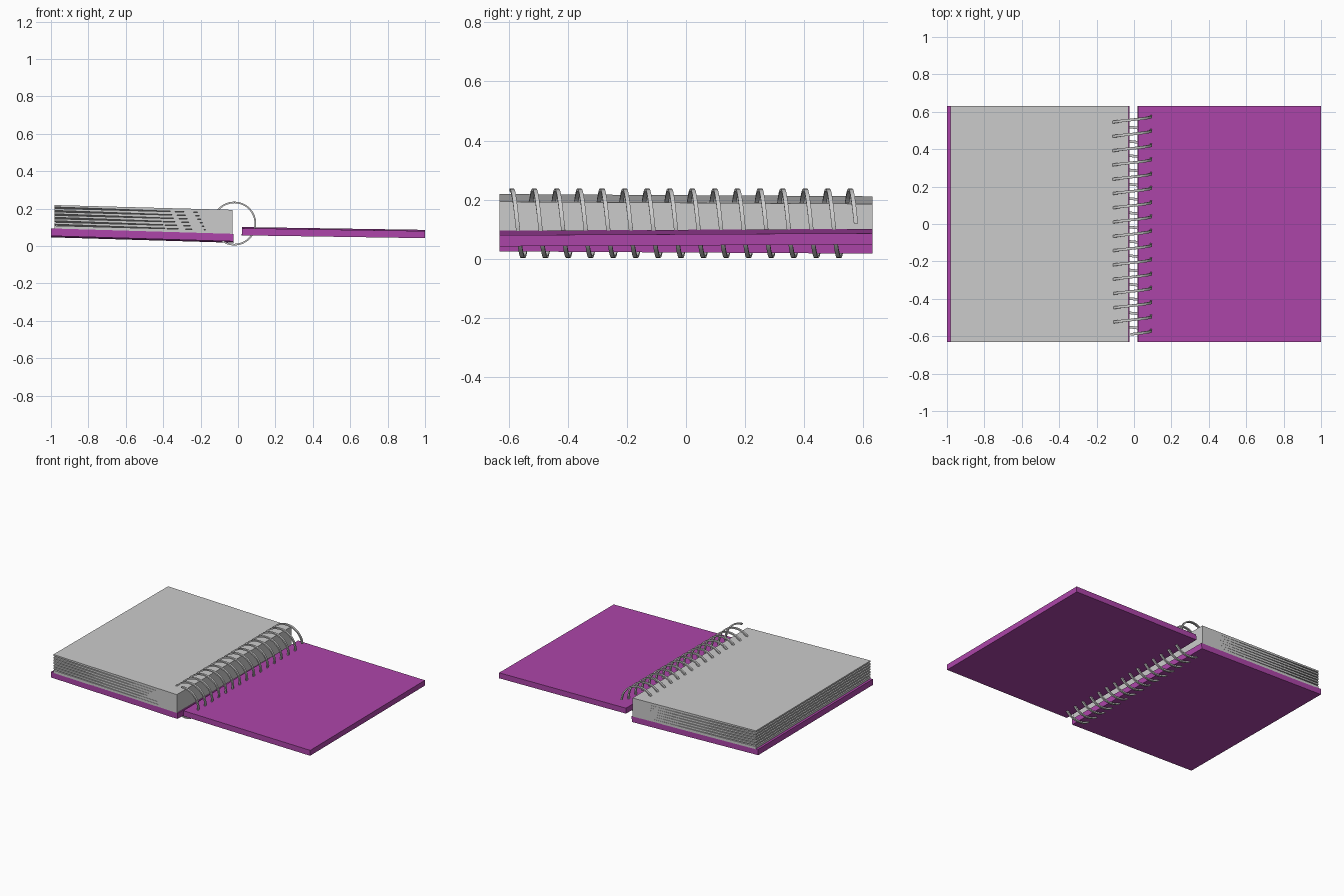
import bpy, bmesh, math

if "Cube" in bpy.data.objects:
    bpy.data.objects.remove(bpy.data.objects["Cube"])

HALF_Y = 0.632


def finish(name, bm, mat=None):
    bmesh.ops.recalc_face_normals(bm, faces=bm.faces)
    me = bpy.data.meshes.new(name)
    bm.to_mesh(me)
    bm.free()
    ob = bpy.data.objects.new(name, me)
    bpy.context.collection.objects.link(ob)
    if mat:
        me.materials.append(mat)
    return ob


def slab(name, profile, twist, mat=None):
    """Extrude an (x, z) profile along y, with a slight tilt of z along y."""
    bm = bmesh.new()
    a = [bm.verts.new((x, -HALF_Y, z - twist * HALF_Y)) for x, z in profile]
    b = [bm.verts.new((x, HALF_Y, z + twist * HALF_Y)) for x, z in profile]
    n = len(profile)
    bm.faces.new(a)
    bm.faces.new(b[::-1])
    for i in range(n):
        j = (i + 1) % n
        bm.faces.new((a[i], b[i], b[j], a[j]))
    return finish(name, bm, mat)


purple = bpy.data.materials.new("cover_purple")
purple.diffuse_color = (0.42, 0.06, 0.40, 1)
purple.use_nodes = True
purple.node_tree.nodes["Principled BSDF"].inputs["Base Color"].default_value = purple.diffuse_color

# Covers: left one under the pages, right one folded open
slab("back_cover", [(-1, 0.05), (-0.025, 0.021), (-0.023, 0.061), (-0.999, 0.09)],
     -0.006, purple)
slab("front_cover", [(0.02, 0.06), (0.999, 0.045), (1, 0.083), (0.021, 0.098)],
     0.005, purple)

# Page bundles: touching at the spine, fanning apart at the outer edge
X_OUT, X_FAN, X_SPINE = -0.982, -0.15, -0.03
SHEETS, BOTTOM, PITCH, SLOPE = 7, 0.0605, 0.0184, -0.027
for i in range(SHEETS):
    lo = BOTTOM + i * PITCH
    hi = lo + PITCH

    def tilt(x):
        return SLOPE * (x - X_SPINE)

    gap = 0.008 if i else 0
    slab(f"page_bundle_{i + 1}",
         [(X_OUT, lo + gap + tilt(X_OUT)), (X_FAN, lo + tilt(X_FAN)),
          (X_SPINE, lo), (X_SPINE, hi), (X_OUT, hi + tilt(X_OUT))], -0.006)

# Spiral binding: flat wire swept along a helix
CX, CZ, R = -0.02, 0.12, 0.113
Y0, COIL = -0.59, 0.0764
TURNS, STEPS = 15.25, 32
bm = bmesh.new()
rings = []
count = int(TURNS * STEPS)
for k in range(count + 1):
    t = k / STEPS
    ang = math.pi / 2 - t * 2 * math.pi
    ring = []
    for dr, dy in ((-0.0045, -0.007), (0.0045, -0.007), (0.0045, 0.007), (-0.0045, 0.007)):
        ring.append(bm.verts.new((CX + (R + dr) * math.cos(ang), Y0 + t * COIL + dy,
                                  CZ + (R + dr) * math.sin(ang))))
    rings.append(ring)
for p, q in zip(rings, rings[1:]):
    for i in range(4):
        j = (i + 1) % 4
        bm.faces.new((p[i], p[j], q[j], q[i]))
bm.faces.new(rings[0][::-1])
bm.faces.new(rings[-1])
coil = finish("spiral_binding", bm)
bpy.context.view_layer.objects.active = coil
coil.select_set(True)
bpy.ops.object.shade_smooth_by_angle(angle=math.radians(35))
